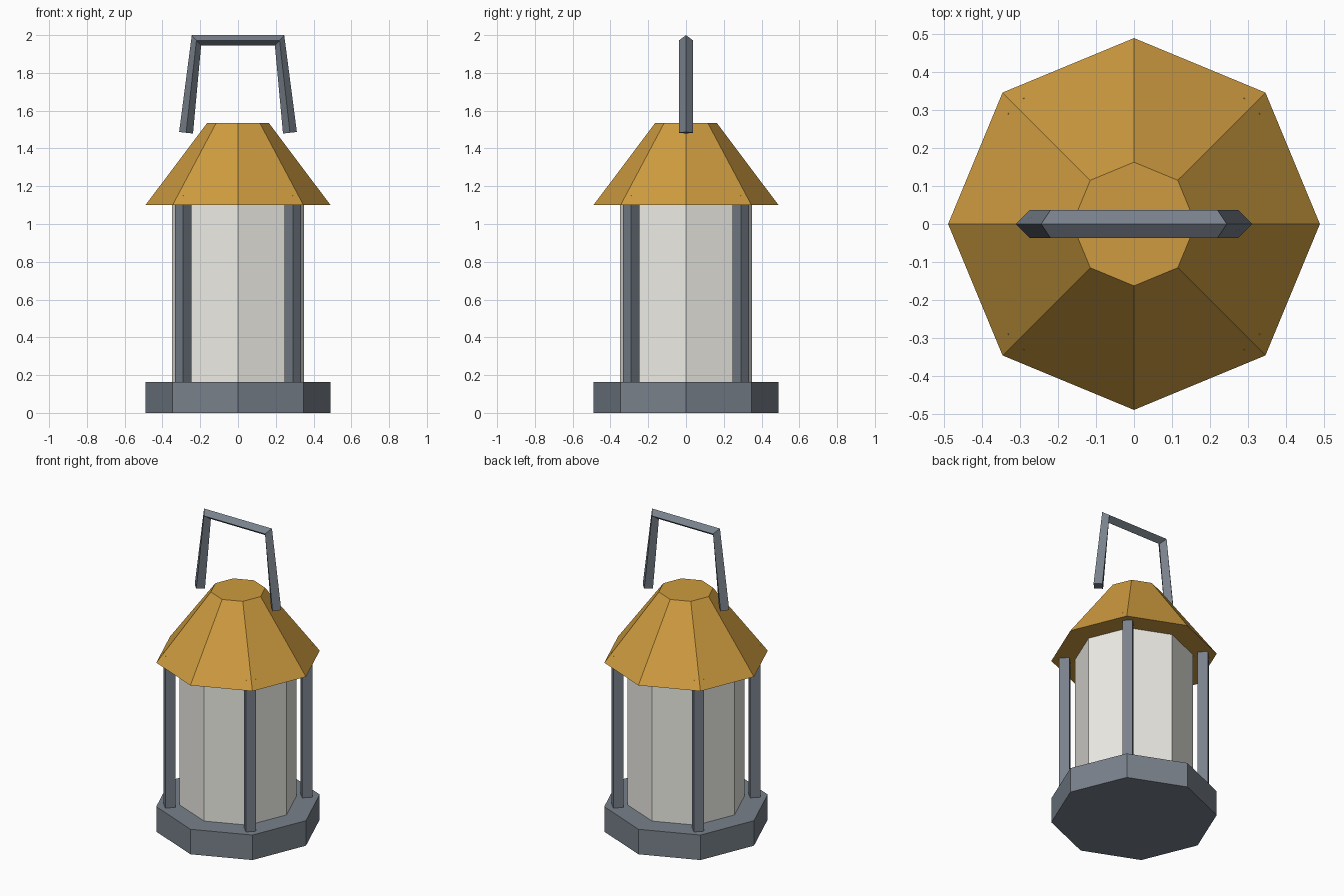
import bpy, bmesh, math
from mathutils import Vector

if "Cube" in bpy.data.objects:
    bpy.data.objects.remove(bpy.data.objects["Cube"])


def material(name, rgb):
    m = bpy.data.materials.new(name)
    m.diffuse_color = (*rgb, 1)
    m.use_nodes = True
    m.node_tree.nodes["Principled BSDF"].inputs["Base Color"].default_value = m.diffuse_color
    return m


METAL = material("dark_metal", (0.19, 0.22, 0.26))
BRASS = material("brass", (0.62, 0.33, 0.05))
GLASS = material("frosted_glass", (0.85, 0.84, 0.79))


def prism(name, sides, r1, r2, z1, z2, mat, x=0, y=0):
    """Flat-sided prism or frustum with its corners on the axes."""
    rings = [[(x + r * math.cos(math.tau * i / sides),
               y + r * math.sin(math.tau * i / sides), z)
              for i in range(sides)] for r, z in ((r1, z1), (r2, z2))]
    return loft(name, rings, mat)


def loft(name, rings, mat):
    """Skin a list of equal rings and cap both ends."""
    bm = bmesh.new()
    vs = [[bm.verts.new(p) for p in ring] for ring in rings]
    n = len(vs[0])
    for a, b in zip(vs, vs[1:]):
        for i in range(n):
            j = (i + 1) % n
            bm.faces.new((a[i], a[j], b[j], b[i]))
    bm.faces.new(vs[0][::-1])
    bm.faces.new(vs[-1])
    bmesh.ops.recalc_face_normals(bm, faces=bm.faces)
    mesh = bpy.data.meshes.new(name)
    bm.to_mesh(mesh)
    bm.free()
    mesh.materials.append(mat)
    ob = bpy.data.objects.new(name, mesh)
    bpy.context.collection.objects.link(ob)
    return ob


# Octagonal body
prism("base", 8, 0.49, 0.49, 0, 0.163, METAL)
prism("glass", 8, 0.35, 0.35, 0.163, 1.10, GLASS)
prism("roof", 8, 0.49, 0.163, 1.10, 1.535, BRASS)

# Four diamond-section corner posts, just reaching through the roof
for sx, side in ((-1, "left"), (1, "right")):
    for sy, end in ((-1, "front"), (1, "back")):
        prism(f"post_{end}_{side}", 4, 0.043, 0.043, 0.15, 1.152, METAL,
              sx * 0.29, sy * 0.29)

# Handle: diamond section swept along a three-segment path
path = [Vector(p) for p in ((-0.275, 0, 1.483), (-0.22, 0, 1.972),
                            (0.22, 0, 1.972), (0.275, 0, 1.483))]
dirs = [(b - a).normalized() for a, b in zip(path, path[1:])]
R = 0.037
side_vec = Vector((0, R, 0))
rings = []
for i, p in enumerate(path):
    t = (dirs[max(i - 1, 0)] + dirs[min(i, 2)]).normalized()
    out = Vector((-t.z, 0, t.x)) * R
    rings.append([p + out, p + side_vec, p - out, p - side_vec])
loft("handle", rings, METAL)
